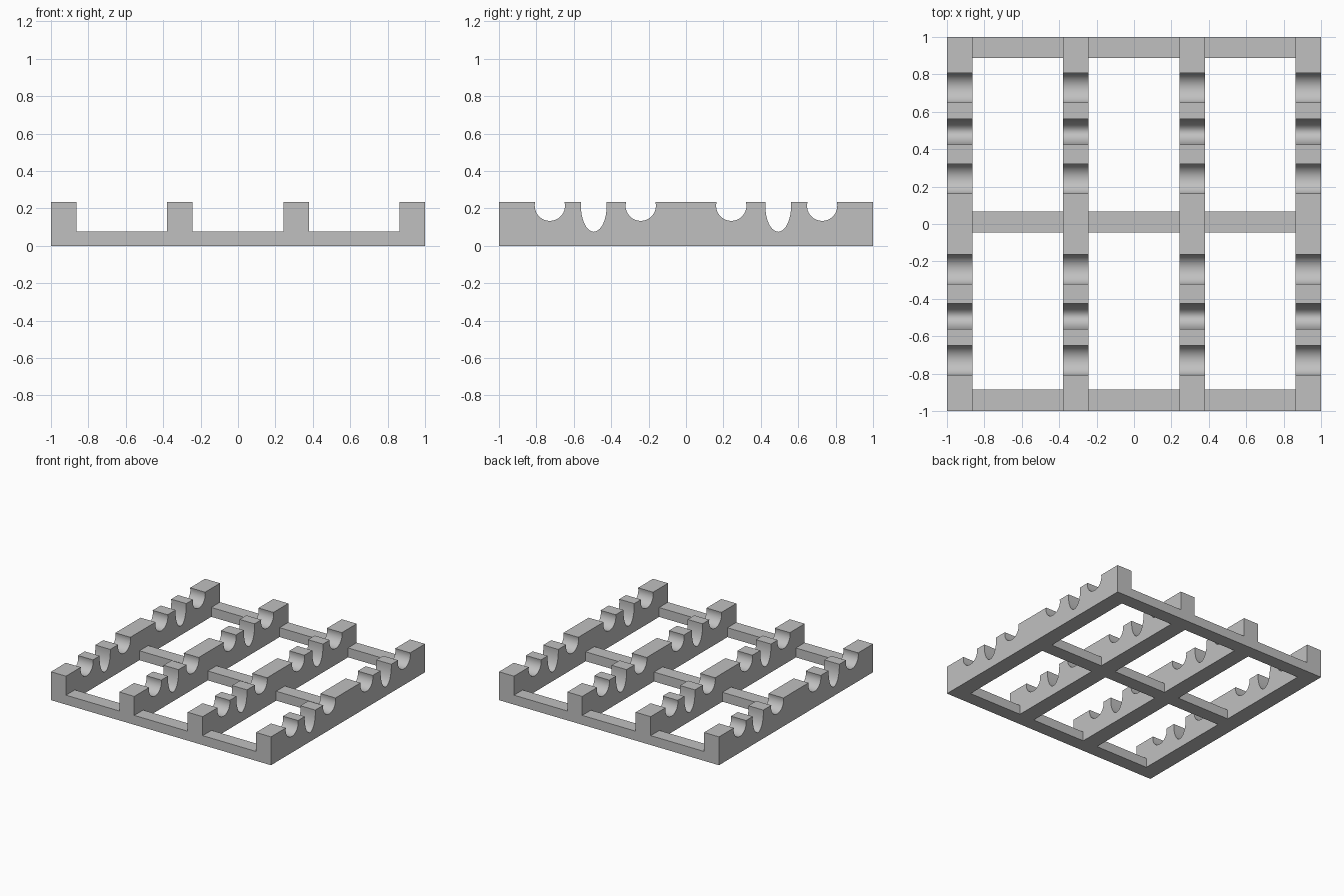
import bpy, bmesh
from math import cos, sin, pi, asin

old = bpy.data.objects.get("Cube")
if old:
    bpy.data.objects.remove(old, do_unlink=True)

HEIGHT = 0.233       # rail height
BAR_HEIGHT = 0.077   # crossbar height
RAIL_WIDTH = 0.136
CUT_Z = 0.214        # height of the cutout centres

grey = bpy.data.materials.new("plain grey")
grey.use_nodes = True
colour = (0.53, 0.53, 0.53, 1)
grey.diffuse_color = colour
grey.node_tree.nodes["Principled BSDF"].inputs["Base Color"].default_value = colour


def extrude_profile(name, profile, x0, x1):
    """Extrude a closed (y, z) profile along x."""
    bm = bmesh.new()
    face = bm.faces.new([bm.verts.new((x0, y, z)) for y, z in profile])
    out = bmesh.ops.extrude_face_region(bm, geom=[face])
    moved = [v for v in out["geom"] if isinstance(v, bmesh.types.BMVert)]
    bmesh.ops.translate(bm, verts=moved, vec=(x1 - x0, 0, 0))
    bmesh.ops.recalc_face_normals(bm, faces=bm.faces)
    mesh = bpy.data.meshes.new(name)
    bm.to_mesh(mesh)
    bm.free()
    mesh.materials.append(grey)
    obj = bpy.data.objects.new(name, mesh)
    bpy.context.collection.objects.link(obj)
    return obj


def cutout(y, half_width, depth, steps=20):
    """Elliptical notch from low y to high y, slightly narrowed at the top."""
    lip = asin((HEIGHT - CUT_Z) / depth)
    start, sweep = pi - lip, pi + 2 * lip
    angles = [start + sweep * i / steps for i in range(steps + 1)]
    return [(y + half_width * cos(a), CUT_Z + depth * sin(a)) for a in angles]


# Rail outline: round and deep notches mirrored about the middle
notches = [(0.242, 0.081, 0.081), (0.493, 0.069, 0.139), (0.728, 0.081, 0.081)]
notches = sorted([(s * y, w, d) for y, w, d in notches for s in (-1, 1)])
rail_profile = [(-1, 0), (-1, HEIGHT)]
for notch in notches:
    rail_profile += cutout(*notch)
rail_profile += [(1, HEIGHT), (1, 0)]

# Four notched rails
rail_x = [-0.932, -0.311, 0.311, 0.932]
for i, x in enumerate(rail_x):
    rail = extrude_profile(f"notched_rail_{i + 1}", rail_profile,
                           x - RAIL_WIDTH / 2, x + RAIL_WIDTH / 2)
    bpy.ops.object.select_all(action="DESELECT")
    rail.select_set(True)
    bpy.context.view_layer.objects.active = rail
    bpy.ops.object.shade_smooth_by_angle(angle=pi / 6)

# Low crossbars filling each bay between the rails
bars = {"front": (-1, -0.885), "middle": (-0.045, 0.068), "back": (0.887, 1)}
for place, (y0, y1) in bars.items():
    profile = [(y0, 0), (y0, BAR_HEIGHT), (y1, BAR_HEIGHT), (y1, 0)]
    for i in range(3):
        extrude_profile(f"{place}_crossbar_{i + 1}", profile,
                        rail_x[i] + RAIL_WIDTH / 2, rail_x[i + 1] - RAIL_WIDTH / 2)
